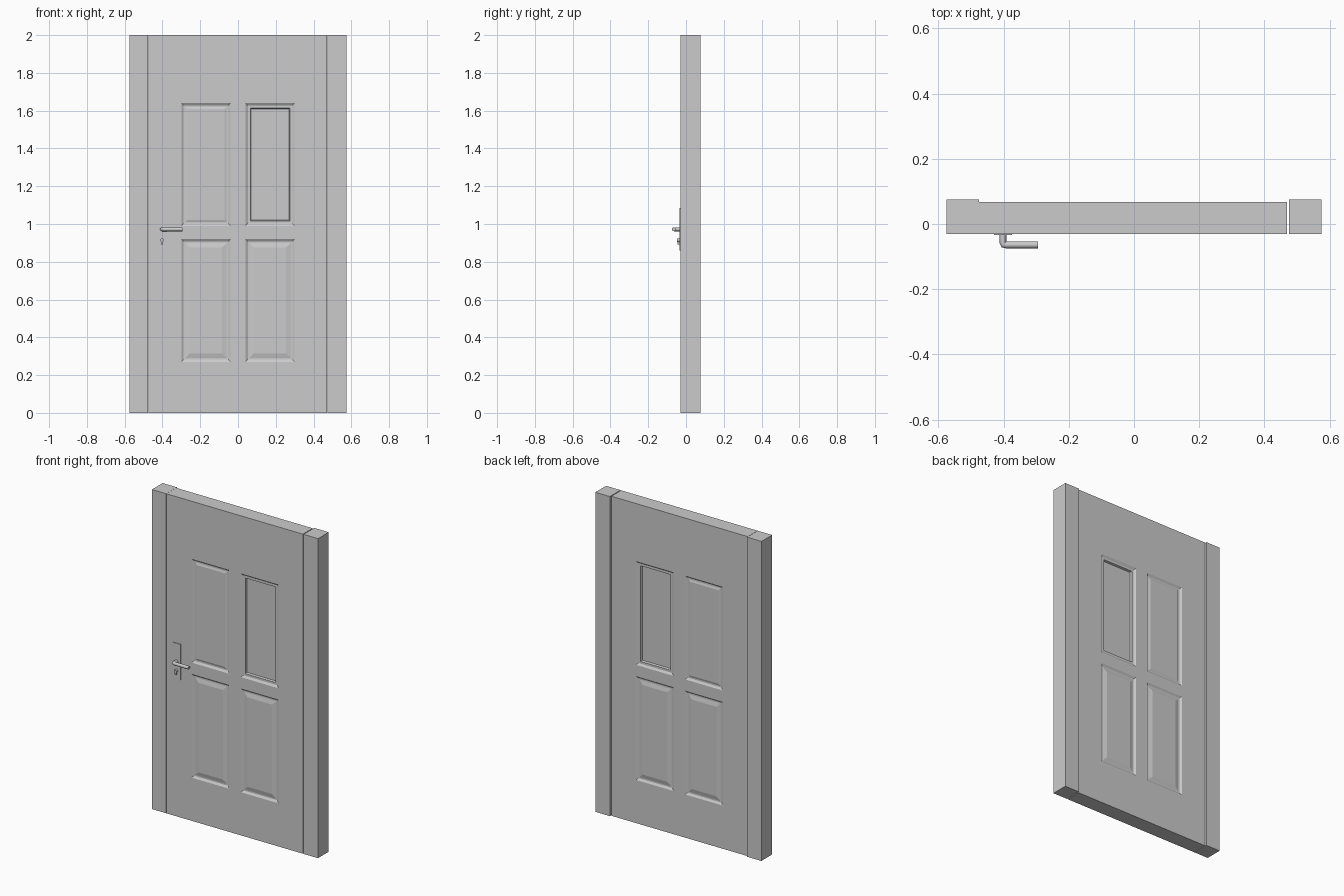
import bpy, bmesh, math
from mathutils import Vector

if "Cube" in bpy.data.objects:
    bpy.data.objects.remove(bpy.data.objects["Cube"])

FRONT, BACK = -0.03, 0.067


def finish(bm, name):
    me = bpy.data.meshes.new(name)
    bm.to_mesh(me)
    bm.free()
    ob = bpy.data.objects.new(name, me)
    bpy.context.collection.objects.link(ob)
    return ob


def box_bm(x, y, z):
    bm = bmesh.new()
    bmesh.ops.create_cube(bm, size=1)
    for v in bm.verts:
        v.co = Vector([(r[0] + r[1]) / 2 + c * (r[1] - r[0])
                       for r, c in zip((x, y, z), v.co)])
    return bm


def box(name, x, y, z):
    return finish(box_bm(x, y, z), name)


# frame: two side posts and the head piece
box("left_jamb", (-0.575, -0.476), (FRONT, 0.0755), (0, 2))
box("right_jamb", (0.475, 0.575), (FRONT, 0.0755), (0, 2))
box("head_piece", (-0.475, 0.47), (FRONT, BACK), (1.9, 2))

# door leaf, cut into a grid and given moulded panels on both faces
bm = box_bm((-0.475, 0.47), (FRONT, BACK), (0, 1.9))
cuts = [((x, 0, 0), (1, 0, 0)) for x in (-0.30, -0.04, 0.04, 0.30)]
cuts += [((0, 0, z), (0, 0, 1)) for z in (0.27, 0.92, 0.99, 1.64)]
for co, no in cuts:
    bmesh.ops.bisect_plane(bm, geom=bm.verts[:] + bm.edges[:] + bm.faces[:],
                           plane_co=co, plane_no=no)
bm.normal_update()

# moulding steps: (inset width, depth along normal)
LOWER = [(0.012, -0.008), (0.008, 0), (0.025, 0.006)]
UPPER = [(0.012, -0.008), (0.008, 0), (0.012, 0.004)]
GLAZED = [(0.012, -0.008), (0.014, 0), (0.004, -0.012)]
panels = []
for f in bm.faces:
    c = f.calc_center_median()
    if abs(f.normal.y) > 0.9 and 0.04 < abs(c.x) < 0.30:
        if 0.27 < c.z < 0.92:
            panels.append((f, LOWER))
        elif 0.99 < c.z < 1.64:
            panels.append((f, GLAZED if c.x > 0 else UPPER))
for f, steps in panels:
    for width, depth in steps:
        bmesh.ops.inset_individual(bm, faces=[f], thickness=width, depth=depth,
                                   use_even_offset=True)
finish(bm, "door_leaf")

# handle backplate
box("handle_plate", (-0.43, -0.375), (FRONT - 0.004, FRONT + 0.001), (0.86, 1.085))


def rod(name, start, end, r, sides=20):
    start, end = Vector(start), Vector(end)
    d = end - start
    bpy.ops.mesh.primitive_cylinder_add(vertices=sides, radius=r, depth=d.length,
                                        location=(start + end) / 2)
    ob = bpy.context.object
    ob.name = name
    ob.rotation_euler = d.to_track_quat('Z', 'Y').to_euler()
    bpy.ops.object.shade_smooth_by_angle(angle=math.radians(35))
    return ob


# lever: an L-shaped round bar swept along a path
cu = bpy.data.curves.new("lever_handle", 'CURVE')
cu.dimensions = '3D'
cu.bevel_depth = 0.0105
cu.bevel_resolution = 4
cu.use_fill_caps = True
path = [(-0.402, FRONT, 0.972), (-0.402, -0.058, 0.972),
        (-0.400, -0.063, 0.972), (-0.394, -0.064, 0.972), (-0.295, -0.064, 0.972)]
sp = cu.splines.new('POLY')
sp.points.add(len(path) - 1)
for p, co in zip(sp.points, path):
    p.co = (*co, 1)
lever = bpy.data.objects.new("lever_handle", cu)
bpy.context.collection.objects.link(lever)

# lock cylinder: round barrel with a narrow tail below
rod("lock_barrel", (-0.402, FRONT, 0.914), (-0.402, -0.047, 0.914), 0.0095)
box("lock_tail", (-0.407, -0.397), (-0.045, FRONT), (0.892, 0.912))
